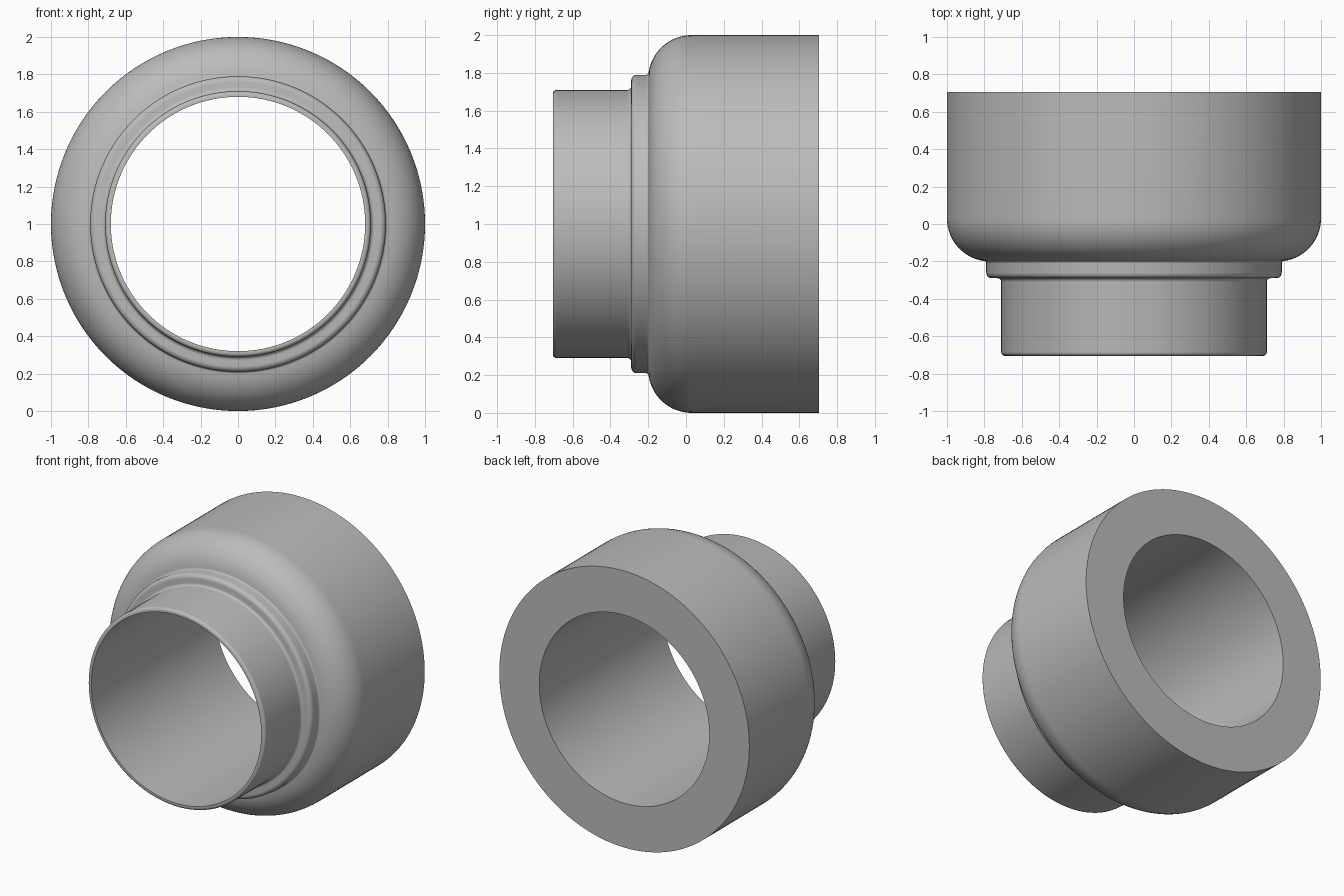
import bpy, bmesh
from math import radians, cos, sin, tau
from mathutils import Vector, Matrix

cube = bpy.data.objects.get("Cube")
if cube:
    bpy.data.objects.remove(cube, do_unlink=True)

SEGMENTS = 128
BORE, TUBE, COLLAR, BODY = 0.68, 0.71, 0.79, 1.0   # radii
FRONT, BACK = -0.705, 0.705                        # ends along y
COLLAR_FRONT, COLLAR_BACK = -0.29, -0.21


def arc(radius, y, size, start, end, steps=6):
    """Profile points (radius, y) on a circular arc, angles in degrees."""
    points = []
    for i in range(steps + 1):
        a = radians(start + (end - start) * i / steps)
        points.append((radius + size * cos(a), y + size * sin(a)))
    return points


def lathe(name, profile, material):
    """Revolve a closed (radius, y) profile about the horizontal axis."""
    bm = bmesh.new()
    rings = []
    for i in range(SEGMENTS):
        a = tau * i / SEGMENTS
        rings.append([bm.verts.new((r * sin(a), y, 1 + r * cos(a))) for r, y in profile])
    n = len(profile)
    for i in range(SEGMENTS):
        here, there = rings[i], rings[(i + 1) % SEGMENTS]
        for j in range(n):
            k = (j + 1) % n
            bm.faces.new((here[j], here[k], there[k], there[j]))
    bmesh.ops.recalc_face_normals(bm, faces=bm.faces)
    mesh = bpy.data.meshes.new(name)
    bm.to_mesh(mesh)
    bm.free()
    mesh.materials.append(material)
    obj = bpy.data.objects.new(name, mesh)
    bpy.context.collection.objects.link(obj)
    bpy.ops.object.select_all(action="DESELECT")
    obj.select_set(True)
    bpy.context.view_layer.objects.active = obj
    bpy.ops.object.shade_smooth_by_angle(angle=radians(30))
    return obj


grey = bpy.data.materials.new("plain grey")
grey.use_nodes = True
color = (0.5, 0.5, 0.5, 1)
grey.diffuse_color = color
grey.node_tree.nodes["Principled BSDF"].inputs["Base Color"].default_value = color

# Spigot end with a rounded lip
profile = [(BORE, BACK), (BORE, FRONT)]
profile += arc(TUBE - 0.02, FRONT + 0.02, 0.02, -90, 0)
# Fillet up to the collar, then its rounded front edge
profile += arc(TUBE + 0.02, COLLAR_FRONT - 0.02, 0.02, 180, 90)
profile += arc(COLLAR - 0.03, COLLAR_FRONT + 0.03, 0.03, -90, 0)
# Small fillet into the domed shoulder of the wide body
profile += arc(COLLAR + 0.012, COLLAR_BACK, 0.012, 180, 90, 4)
profile += arc(BODY - 0.23, 0.03, 0.23, -80, 0, 20)
# Flat back end
profile += [(BODY, BACK)]

lathe("stepped_pipe_reducer", profile, grey)
